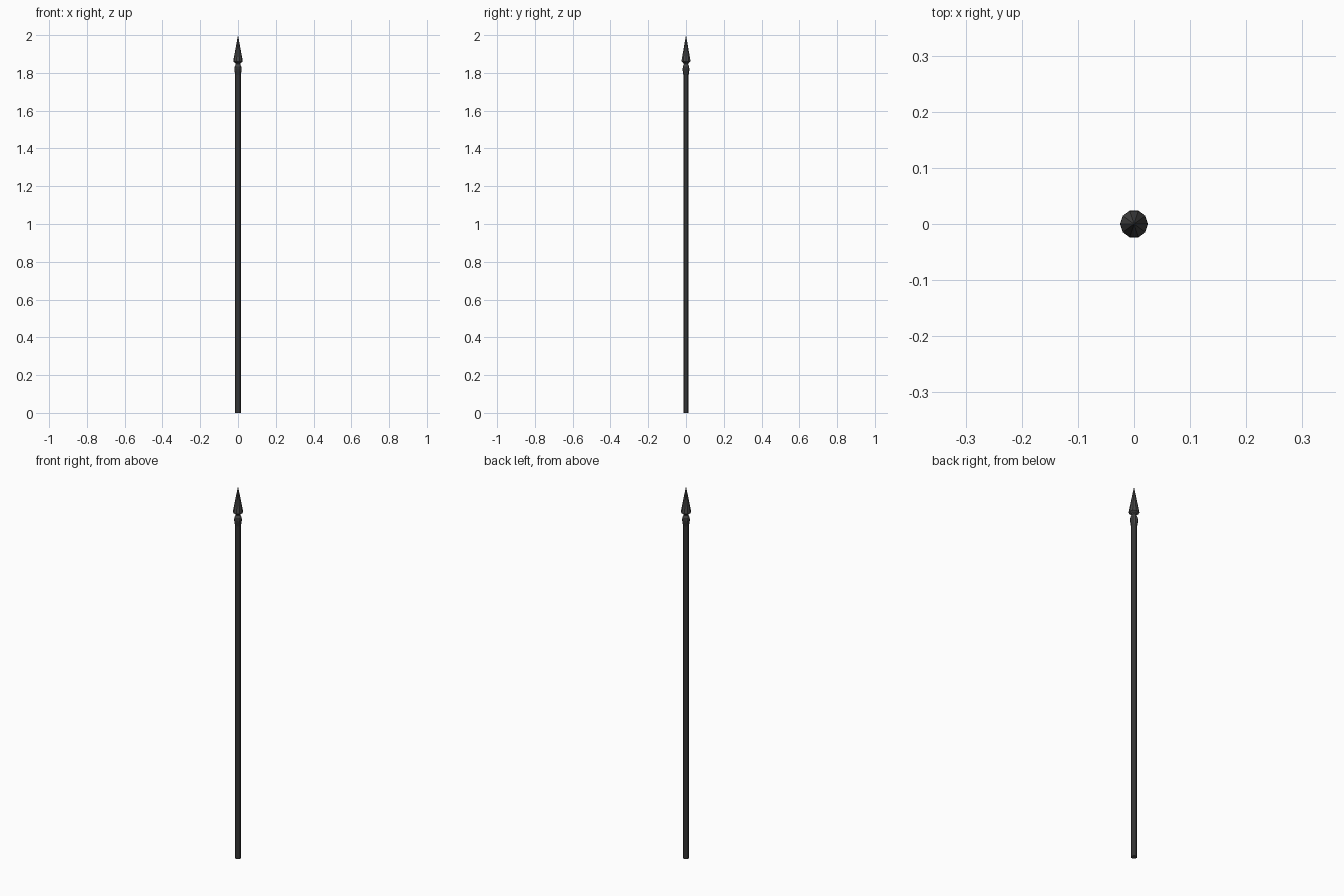
import bpy, bmesh, math

if "Cube" in bpy.data.objects:
    bpy.data.objects.remove(bpy.data.objects["Cube"])

SIDES = 10

def lathe(name, profile):
    """Revolve (radius, z) points into a closed faceted solid."""
    bm = bmesh.new()
    rings = []
    for r, z in profile:
        if r == 0:
            rings.append([bm.verts.new((0, 0, z))])
        else:
            rings.append([bm.verts.new((r * math.cos(2 * math.pi * i / SIDES),
                                        r * math.sin(2 * math.pi * i / SIDES), z))
                          for i in range(SIDES)])
    for a, b in zip(rings, rings[1:]):
        for i in range(SIDES):
            j = (i + 1) % SIDES
            if len(b) == 1:
                bm.faces.new((a[i], a[j], b[0]))
            else:
                bm.faces.new((a[i], a[j], b[j], b[i]))
    for ring in (rings[0], rings[-1]):
        if len(ring) > 1:
            bm.faces.new(ring)
    bmesh.ops.recalc_face_normals(bm, faces=bm.faces)
    me = bpy.data.meshes.new(name)
    bm.to_mesh(me)
    bm.free()
    ob = bpy.data.objects.new(name, me)
    bpy.context.collection.objects.link(ob)
    mat = bpy.data.materials.get("dark_iron") or bpy.data.materials.new("dark_iron")
    mat.diffuse_color = (0.06, 0.06, 0.06, 1)
    mat.use_nodes = True
    mat.node_tree.nodes["Principled BSDF"].inputs["Base Color"].default_value = mat.diffuse_color
    me.materials.append(mat)
    return ob

# Long straight bar
lathe("shaft", [(0.015, 0), (0.015, 1.79)])

# Rounded collar, neck and pointed head in one turned piece
lathe("spear_finial", [(0.015, 1.79), (0.018, 1.808), (0.019, 1.82),
                       (0.017, 1.835), (0.012, 1.846), (0.014, 1.852),
                       (0.025, 1.86), (0.0245, 1.867), (0, 2.0)])
